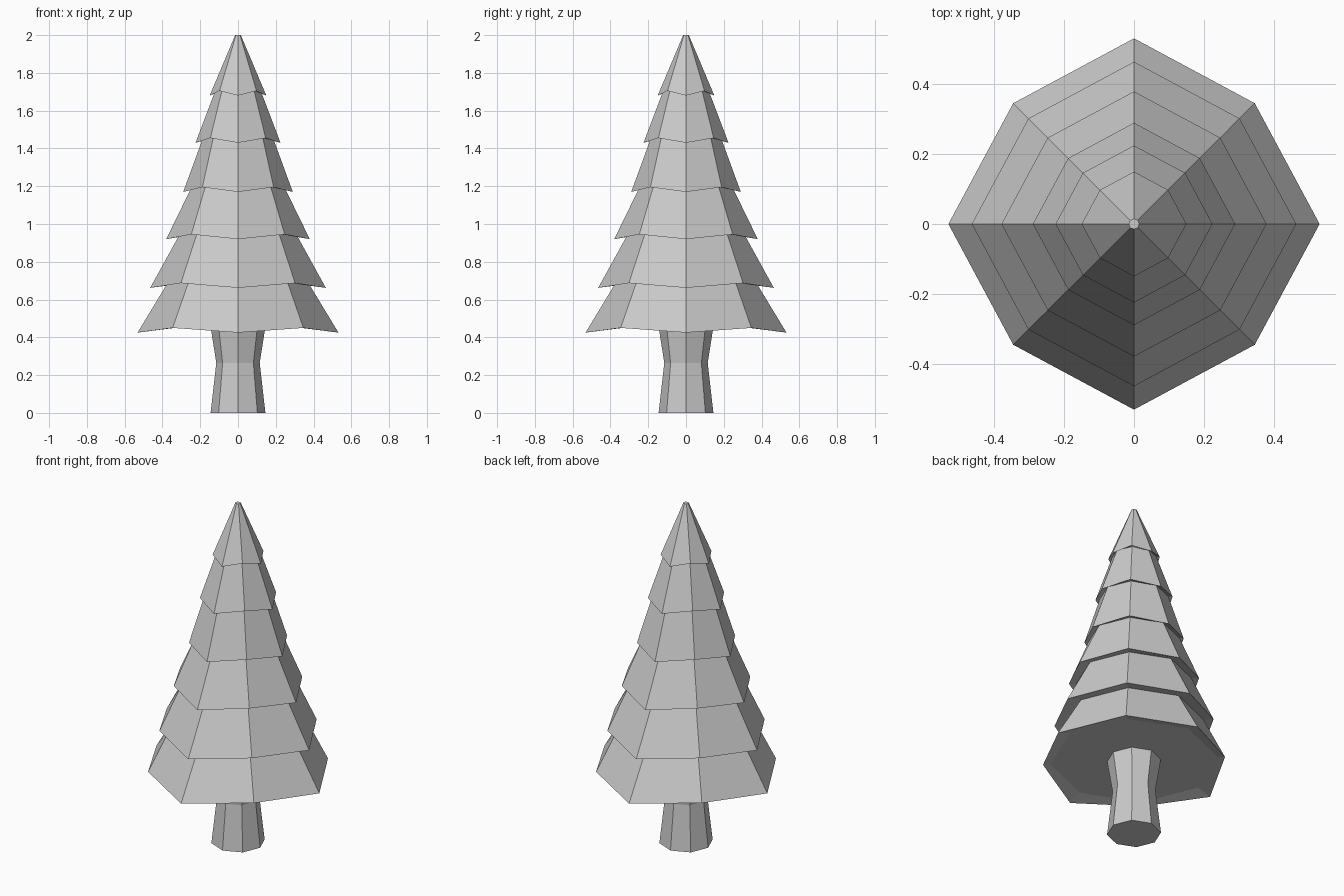
import bpy, bmesh
from math import cos, sin, pi

if "Cube" in bpy.data.objects:
    bpy.data.objects.remove(bpy.data.objects["Cube"])


def octagon(bm, r, z, diag=1.0, lift=0.0):
    """Ring of 8 vertices; every second corner is pulled in and lifted."""
    ring = []
    for i in range(8):
        s = diag if i % 2 else 1.0
        a = i * pi / 4
        ring.append(bm.verts.new((r * s * cos(a), r * s * sin(a),
                                  z + (lift if i % 2 else 0))))
    return ring


def loft(name, rings):
    """Closed flat-faced body through a list of octagon settings."""
    bm = bmesh.new()
    loops = [octagon(bm, *r) for r in rings]
    for lo, hi in zip(loops, loops[1:]):
        for i in range(8):
            j = (i + 1) % 8
            bm.faces.new((lo[i], lo[j], hi[j], hi[i]))
    bm.faces.new(loops[0][::-1])
    bm.faces.new(loops[-1])
    bmesh.ops.recalc_face_normals(bm, faces=bm.faces)
    me = bpy.data.meshes.new(name)
    bm.to_mesh(me)
    bm.free()
    ob = bpy.data.objects.new(name, me)
    bpy.context.collection.objects.link(ob)
    return ob


# Trunk with a narrow waist
loft("trunk", [(0.145, 0), (0.115, 0.265), (0.145, 0.455)])

# Foliage: each tier is (underside radius, rim radius, rim height)
tiers = [(0.45, 0.532, 0.425), (0.372, 0.465, 0.662), (0.308, 0.38, 0.92),
         (0.245, 0.29, 1.17), (0.185, 0.225, 1.43), (0.12, 0.15, 1.68)]
rings = []
for inner, rim, z in tiers:
    rings += [(inner, z + 0.027), (rim, z, 0.92, 0.025)]
rings.append((0.015, 2.0))
loft("foliage", rings)
